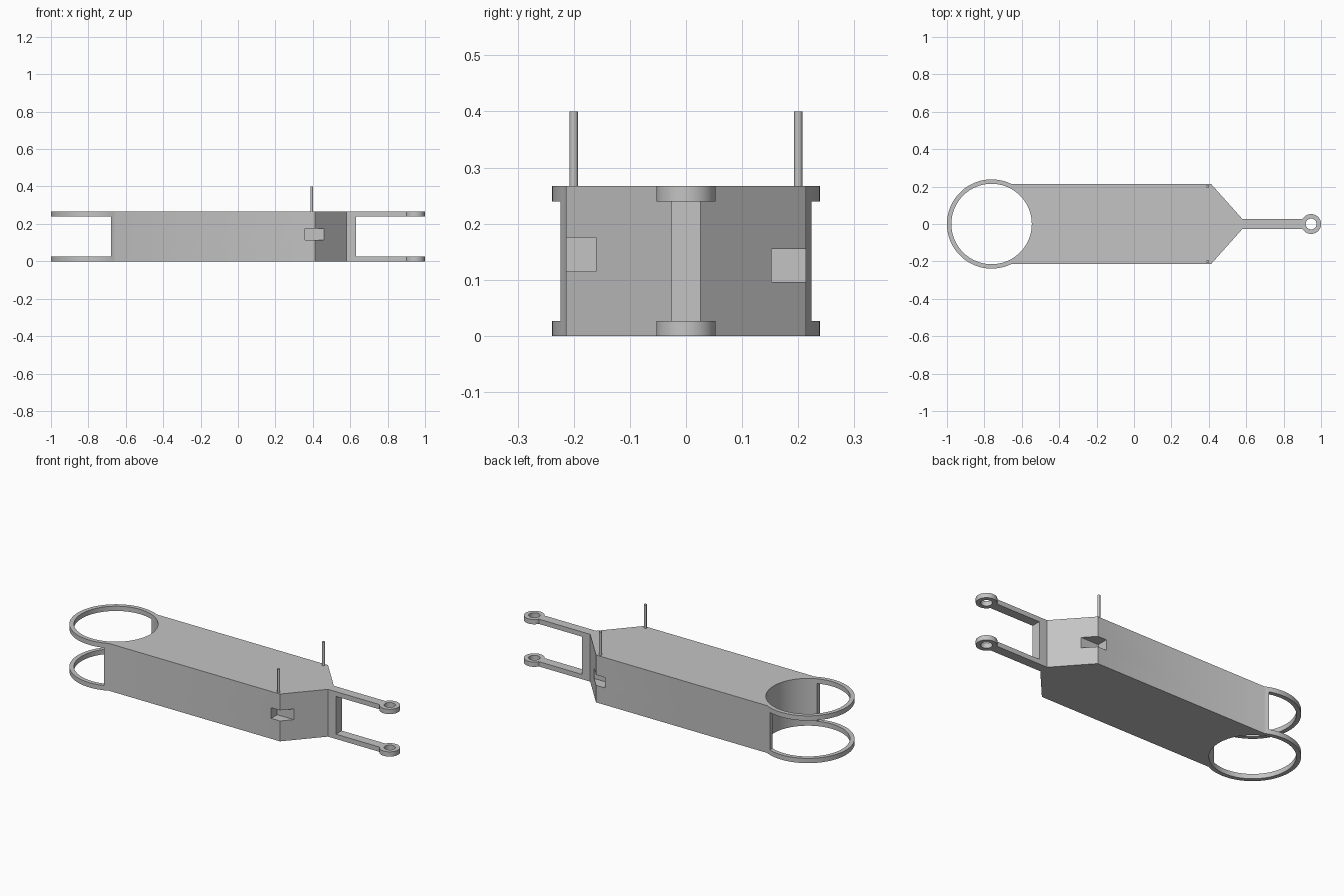
import bpy
import bmesh
from math import asin, cos, sin, pi
from mathutils import Vector

if "Cube" in bpy.data.objects:
    bpy.data.objects.remove(bpy.data.objects["Cube"])

HEIGHT, PLATE = 0.267, 0.027
RING_X, RING_R, BORE_R = -0.7615, 0.2385, 0.215
EYE_X, EYE_R, EYE_HOLE_R = 0.947, 0.053, 0.029
HALF_W, ARM_W = 0.214, 0.026

grey = bpy.data.materials.new("plain_grey")
grey.use_nodes = True
grey.diffuse_color = (0.55, 0.55, 0.55, 1)
grey.node_tree.nodes["Principled BSDF"].inputs["Base Color"].default_value = grey.diffuse_color


def arc(x, radius, start, end, steps):
    angles = [start + (end - start) * i / steps for i in range(steps + 1)]
    return [(x + radius * cos(a), radius * sin(a)) for a in angles]


def prism(name, outline, z0, z1):
    """Extrude a closed counter-clockwise outline from z0 to z1."""
    bm = bmesh.new()
    face = bm.faces.new([bm.verts.new((x, y, z0)) for x, y in outline])
    moved = bmesh.ops.extrude_face_region(bm, geom=[face])["geom"]
    verts = [g for g in moved if isinstance(g, bmesh.types.BMVert)]
    bmesh.ops.translate(bm, verts=verts, vec=Vector((0, 0, z1 - z0)))
    bmesh.ops.recalc_face_normals(bm, faces=bm.faces)
    mesh = bpy.data.meshes.new(name)
    bm.to_mesh(mesh)
    bm.free()
    mesh.materials.append(grey)
    obj = bpy.data.objects.new(name, mesh)
    bpy.context.collection.objects.link(obj)
    return obj


def box(name, x0, x1, y0, y1, z0, z1):
    return prism(name, [(x0, y0), (x1, y0), (x1, y1), (x0, y1)], z0, z1)


def activate(obj):
    bpy.ops.object.select_all(action="DESELECT")
    obj.select_set(True)
    bpy.context.view_layer.objects.active = obj


def cut(obj, cutter):
    cutter.hide_render = True
    mod = obj.modifiers.new("cut", "BOOLEAN")
    mod.operation, mod.solver, mod.object = "DIFFERENCE", "EXACT", cutter
    activate(obj)
    bpy.ops.object.modifier_apply(modifier=mod.name)
    bpy.data.objects.remove(cutter)


# Body outline: big ring, straight sides, tapered shoulders, arm and eye
ring_a = asin(HALF_W / RING_R)
eye_a = pi - asin(ARM_W / EYE_R)
outline = arc(RING_X, RING_R, ring_a, 2 * pi - ring_a, 80)
outline += [(0.412, -HALF_W), (0.58, -ARM_W)]
outline += arc(EYE_X, EYE_R, -eye_a, eye_a, 48)
outline += [(0.58, ARM_W), (0.412, HALF_W)]
body = prism("body", outline, 0, HEIGHT)

# Vertical holes through ring and eye
cut(body, prism("bore", arc(RING_X, BORE_R, 0, 2 * pi, 96)[:-1], -0.1, 0.5))
cut(body, prism("eye_hole", arc(EYE_X, EYE_HOLE_R, 0, 2 * pi, 48)[:-1], -0.1, 0.5))

# Open gaps that split each end into an upper and a lower plate
cut(body, box("ring_gap", -1.2, -0.68, -0.4, 0.4, PLATE, HEIGHT - PLATE))
cut(body, box("arm_gap", 0.63, 1.2, -0.2, 0.2, PLATE, HEIGHT - PLATE))

# Notches in the shoulder corners, set at slightly different heights
cut(body, box("right_notch", 0.357, 0.6, -0.4, -0.16, 0.115, 0.175))
cut(body, box("left_notch", 0.357, 0.6, 0.152, 0.4, 0.096, 0.155))

# Upright pins at the shoulders
parts = [body]
for side, sign in (("left", 1), ("right", -1)):
    pin = prism(side + "_pin", arc(0, 0.0075, 0, 2 * pi, 16)[:-1], HEIGHT - 0.01, 0.4)
    pin.location = (0.394, sign * 0.2, 0)
    parts.append(pin)

for part in parts:
    activate(part)
    bpy.ops.object.shade_smooth_by_angle(angle=pi / 6)
